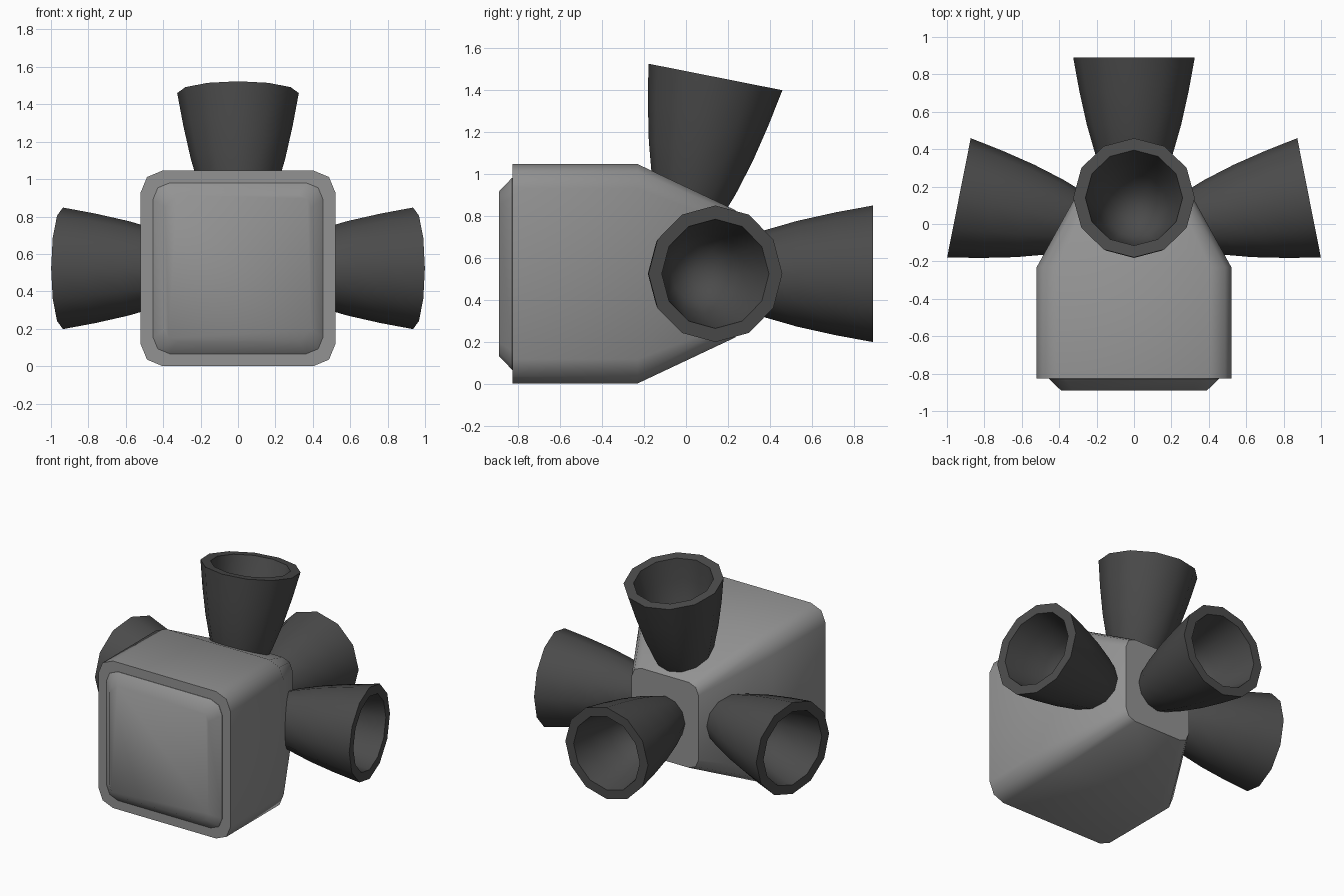
import bpy, bmesh, math
from mathutils import Vector

if "Cube" in bpy.data.objects:
    bpy.data.objects.remove(bpy.data.objects["Cube"])

CZ = 0.523  # height of the block's centre line


def material(name, v):
    m = bpy.data.materials.new(name)
    m.diffuse_color = (v, v, v, 1)
    m.use_nodes = True
    m.node_tree.nodes["Principled BSDF"].inputs["Base Color"].default_value = m.diffuse_color
    return m


grey = material("mid grey", 0.29)
dark = material("dark grey", 0.07)


def finish(name, bm, mat, angle):
    bmesh.ops.recalc_face_normals(bm, faces=bm.faces)
    me = bpy.data.meshes.new(name)
    bm.to_mesh(me)
    bm.free()
    me.materials.append(mat)
    ob = bpy.data.objects.new(name, me)
    bpy.context.collection.objects.link(ob)
    bpy.ops.object.select_all(action='DESELECT')
    ob.select_set(True)
    bpy.context.view_layer.objects.active = ob
    bpy.ops.object.shade_smooth_by_angle(angle=math.radians(angle))
    return ob


def rounded_rect(hx, hz, r):
    # rounded rectangle with two segments per corner
    pts = []
    for k, (sx, sz) in enumerate(((1, 1), (-1, 1), (-1, -1), (1, -1))):
        for j in range(3):
            a = math.radians(90 * k + 45 * j)
            pts.append((sx * (hx - r) + r * math.cos(a), sz * (hz - r) + r * math.sin(a)))
    return pts


def loft_block(name, sections, angle):
    # sections: (y, half width, half height, corner radius), capped at both ends
    bm = bmesh.new()
    rings = [[bm.verts.new((x, y, CZ + z)) for x, z in rounded_rect(hx, hz, r)]
             for y, hx, hz, r in sections]
    for a, b in zip(rings, rings[1:]):
        for i in range(len(a)):
            j = (i + 1) % len(a)
            bm.faces.new((a[i], a[j], b[j], b[i]))
    bm.faces.new(rings[0])
    bm.faces.new(rings[-1])
    return finish(name, bm, grey, angle)


# main block with tapered back, and bevelled front plate
loft_block("body", [(-0.825, 0.52, 0.522, 0.115), (-0.23, 0.52, 0.522, 0.115),
                    (0.235, 0.263, 0.303, 0.075)], 50)
loft_block("front_plate", [(-0.82, 0.455, 0.457, 0.09), (-0.828, 0.455, 0.457, 0.09),
                           (-0.89, 0.39, 0.392, 0.065)], 46)

# bell profile: (distance back from the rim, radius), outside then inside
BELL = [(0.78, 0.0), (0.78, 0.10), (0.66, 0.155), (0.53, 0.203), (0.36, 0.252), (0.18, 0.292),
        (0.0, 0.325), (0.0, 0.26), (0.15, 0.232), (0.3, 0.19), (0.42, 0.13), (0.48, 0.0)]


def nozzle(name, rim, axis, side):
    # twelve-sided bell; "side" is a direction across the axis
    axis, u = Vector(axis).normalized(), Vector(side)
    v = axis.cross(u)
    bm = bmesh.new()
    rings = []
    for d, r in BELL:
        c = Vector(rim) - axis * d
        rings.append([bm.verts.new(c + r * (u * math.cos(i * math.pi / 6) + v * math.sin(i * math.pi / 6)))
                      for i in range(12)])
    for a, b in zip(rings, rings[1:]):
        for i in range(12):
            j = (i + 1) % 12
            bm.faces.new((a[i], a[j], b[j], b[i]))
    bmesh.ops.remove_doubles(bm, verts=bm.verts, dist=0.0005)
    finish(name, bm, dark, 40)


# four nozzles: back, top and both sides, the outer three leaning back
t = math.radians(11.2)
s, c = math.sin(t), math.cos(t)
nozzle("back_nozzle", (0, 0.89, CZ), (0, 1, 0), (1, 0, 0))
nozzle("top_nozzle", (0, 0.14, 1.46), (0, s, c), (1, 0, 0))
for name, k in (("right_nozzle", 1), ("left_nozzle", -1)):
    nozzle(name, (0.936 * k, 0.14, CZ), (c * k, s, 0), (0, 0, 1))
